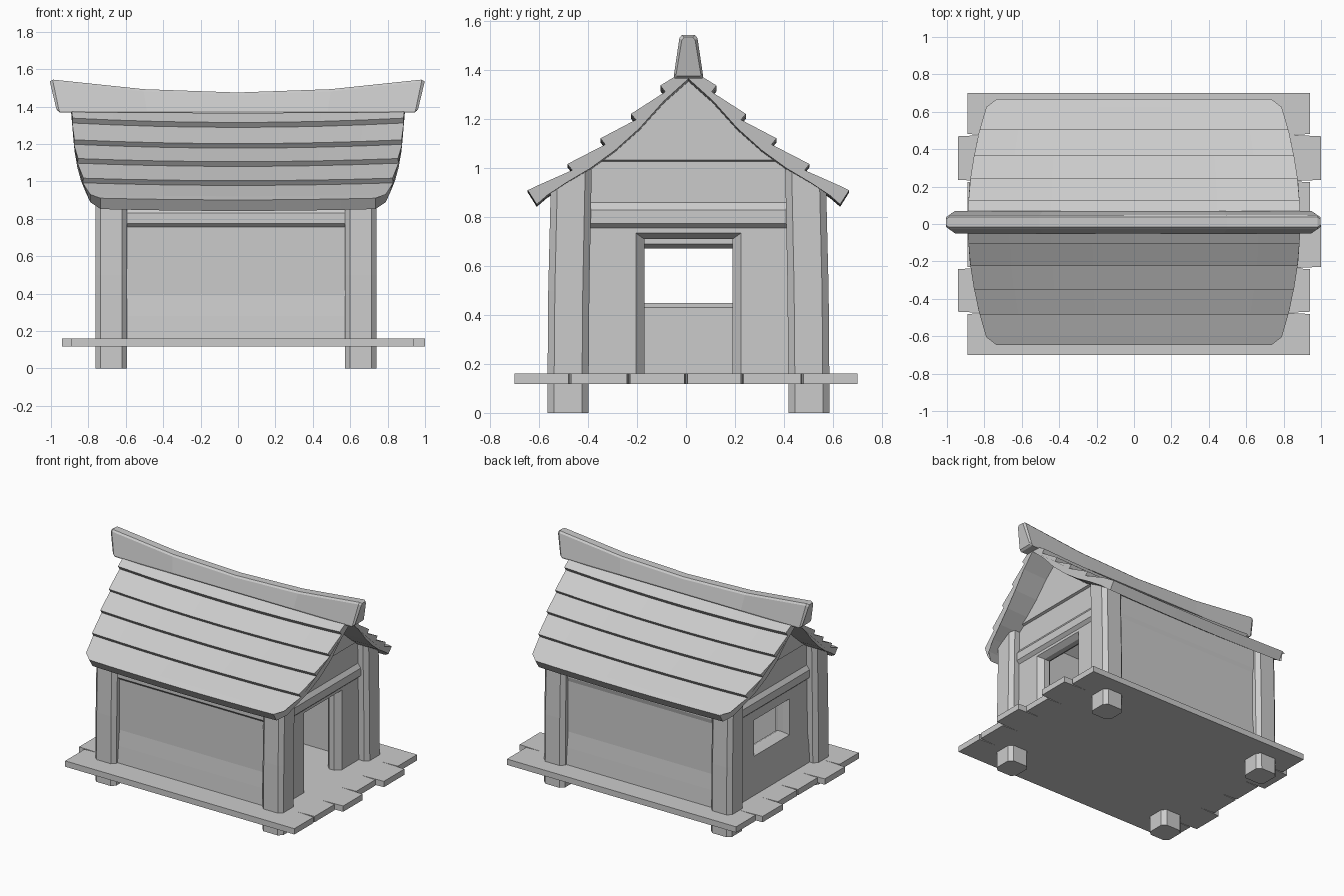
import bpy, bmesh, math

cube = bpy.data.objects.get("Cube")
if cube:
    bpy.data.objects.remove(cube)

CX, CY = -0.01, 0.01   # building centre
GREY = (0.6, 0.6, 0.6, 1)
mat = bpy.data.materials.new("plain_grey")
mat.use_nodes = True
mat.diffuse_color = GREY
mat.node_tree.nodes["Principled BSDF"].inputs["Base Color"].default_value = GREY


def loft(name, loops, ring=False):
    """Skin equal-length loops; cap the ends, or join last to first."""
    bm = bmesh.new()
    rows = [[bm.verts.new(p) for p in loop] for loop in loops]
    n = len(rows[0])
    pairs = list(zip(rows, rows[1:])) + ([(rows[-1], rows[0])] if ring else [])
    for a, b in pairs:
        for i in range(n):
            j = (i + 1) % n
            bm.faces.new((a[i], a[j], b[j], b[i]))
    if not ring:
        bm.faces.new(rows[0][::-1])
        bm.faces.new(rows[-1])
    bmesh.ops.recalc_face_normals(bm, faces=bm.faces)
    mesh = bpy.data.meshes.new(name)
    bm.to_mesh(mesh)
    bm.free()
    mesh.materials.append(mat)
    obj = bpy.data.objects.new(name, mesh)
    bpy.context.collection.objects.link(obj)
    return obj


def interp(points, v):
    for (a, fa), (b, fb) in zip(points, points[1:]):
        if v <= b:
            return fa + (fb - fa) * (v - a) / (b - a)
    return points[-1][1]


# Roof curves, by distance from the ridge line
UNDER = [(0, 1.37), (0.1, 1.275), (0.2, 1.163), (0.3, 1.073), (0.4, 1.0),
         (0.56, 0.905), (0.62, 0.852)]
HALF_WIDTH = [(0, 0.892), (0.2, 0.88), (0.36, 0.855), (0.5, 0.825),
              (0.615, 0.79), (0.657, 0.735)]


def under(d):
    return interp(UNDER, abs(d))


# Deck planks, narrowed at the ends so that short slits show
planks = [(-0.70, -0.475, -0.89, 0.94), (-0.475, -0.235, -0.94, 0.94),
          (-0.235, 0.0, -0.89, 1.0), (0.0, 0.23, -0.89, 0.94),
          (0.23, 0.475, -0.94, 1.0), (0.475, 0.70, -0.89, 0.94)]
for k, (y0, y1, x0, x1) in enumerate(planks):
    g0 = 0.006 if k else 0
    g1 = 0.006 if k < 5 else 0
    outline = [(x0, y0 + g0), (x0 + 0.13, y0), (x1 - 0.13, y0), (x1, y0 + g0),
               (x1, y1 - g1), (x1 - 0.13, y1), (x0 + 0.13, y1), (x0, y1 - g1)]
    loft(f"deck_plank_{k + 1}", [[(x, y, z) for x, y in outline] for z in (0.118, 0.16)])

# Corner posts: chamfered square, leaning in slightly, tops cut to the roof
for sx, side in ((-1, "right"), (1, "left")):
    for sy, end in ((-1, "front"), (1, "back")):
        h, c = 0.084, 0.057
        section = [(h, -c), (h, c), (c, h), (-c, h), (-h, c), (-h, -c), (-c, -h), (c, -h)]

        def post_loop(z, lean):
            out = []
            for px, py in section:
                d = sy * (0.493 - lean) + py
                out.append((CX + sx * 0.667 + px, CY + d,
                            under(d) + 0.012 if z is None else z))
            return out
        loft(f"{end}_{side}_post", [post_loop(0, 0), post_loop(0.5, 0.004),
                                    post_loop(None, 0.014)])


# Chamfered rail section standing out from a wall face at distance u
def rail(u, half):
    return [(u - half, 0.755), (u, 0.755), (u + 0.022, 0.775),
            (u + 0.022, 0.83), (u, 0.86), (u - half, 0.86)]


# Long walls: flared base board below; rail on the front, faint band on the back
base = [(0.40, 0.12), (0.54, 0.12), (0.527, 0.28), (0.515, 0.39)]
front = base + [(0.515, 0.935), (0.40, 1.0)]
back = base + [(0.515, 0.755), (0.523, 0.785), (0.523, 0.93), (0.40, 1.0)]
for name, sy, prof in (("front_wall", -1, front), ("back_wall", 1, back),
                       ("front_rail", -1, rail(0.515, 0.05))):
    loft(name, [[(CX + x, CY + sy * u, z) for u, z in prof] for x in (-0.63, 0.63)])


def rect(x, y0, y1, z0, z1):
    return [(CX + x, CY + y0, z0), (CX + x, CY + y1, z0),
            (CX + x, CY + y1, z1), (CX + x, CY + y0, z1)]


# End walls with bevelled openings: doorway on +x, window on -x
def end_wall(name, sx, wide, bottom, inner_bottom, top, inner_top):
    out, mid, ins = sx * 0.682, sx * 0.645, sx * 0.57
    tight = 0.18
    loft(name, [rect(out, -0.46, 0.46, 0.12, 0.85),
                rect(out, -wide, wide, bottom, top),
                rect(mid, -tight, tight, inner_bottom, inner_top),
                rect(mid - sx * 0.04, -tight, tight, inner_bottom, inner_top),
                rect(ins, -wide, wide, bottom, top),
                rect(ins, -0.46, 0.46, 0.12, 0.85)], ring=True)


end_wall("doorway_wall", 1, 0.215, 0.13, 0.13, 0.735, 0.71)
end_wall("window_wall", -1, 0.2, 0.43, 0.45, 0.69, 0.672)
loft("window_base_board", [[(CX - x, CY + y, z) for x, z in
                           ((0.62, 0.13), (0.70, 0.13), (0.694, 0.28), (0.682, 0.38), (0.62, 0.38))]
                           for y in (-0.45, 0.45)])


# Upper end walls, and gable panels proud of them with a bevelled lower edge
def gable(name, x0, x1, reach, low_in, low_out):
    loops = []
    for x, z_low in ((x0, low_in), (x1, low_out)):
        side = [(reach, z_low)] + [(d, under(d) + 0.005)
                                   for d in (reach, 0.3, 0.2, 0.1)]
        pts = side + [(0, 1.375)] + [(-d, z) for d, z in side[::-1]]
        loops.append([(CX + x, CY + y, z) for y, z in pts])
    loft(name, loops)


for sx, side in ((-1, "right"), (1, "left")):
    gable(f"{side}_upper_wall", sx * 0.60, sx * 0.682, 0.42, 0.84, 0.84)
    gable(f"{side}_gable", sx * 0.66, sx * 0.70, 0.36, 1.02, 1.033)
    loft(f"{side}_rail", [[(CX + sx * u, CY + y, z) for u, z in rail(0.682, 0.05)]
                          for y in (-0.45, 0.45)])

# Roof: stepped courses on a sagging, narrowing sweep with clipped eave corners
# Profile points are (distance, height, distance used for the width)
top = [(0.03, 1.39), (0.115, 1.338), (0.095, 1.312), (0.235, 1.222), (0.215, 1.198),
       (0.36, 1.122), (0.34, 1.097), (0.495, 1.017), (0.475, 0.992), (0.615, 0.93), (0.657, 0.91)]
low = [(0.62, 0.852), (0.578, 0.889)] + [(d, under(d)) for d in (0.5, 0.4, 0.3, 0.2, 0.1)]
half = [(d, z, d) for d, z in top] + [(d, z, d + 0.037) for d, z in low]
profile = half + [(0, 1.365, 0)] + [(-d, z, w) for d, z, w in half[::-1]]
stations = (-1, -0.75, -0.5, -0.25, 0, 0.25, 0.5, 0.75, 1)
loft("roof", [[(t * interp(HALF_WIDTH, w), CY + d,
                z - 0.026 * (1 - abs(d)) * (1 - t * t))
               for d, z, w in profile] for t in stations])

# Ridge beam: tapered section, upswept ends with bevelled rims
loops = []
for t in (-1, -0.985, -0.5, 0, 0.5, 0.985, 1):
    rim = 0.01 if abs(t) == 1 else 0
    zt, zb = 1.475 + 0.071 * t * t - rim, 1.367 + rim
    section = [(0.057, zb, 0.96), (0.06, zb + 0.01, 0.967),
               (0.037, zt - 0.012, 1.0), (0.027, zt, 1.0)]
    section = [(y - rim, z, x) for y, z, x in section]
    section += [(-y, z, x) for y, z, x in section[::-1]]
    loops.append([(t * x - 0.004, CY + y, z) for y, z, x in section])
loft("ridge_beam", loops)
